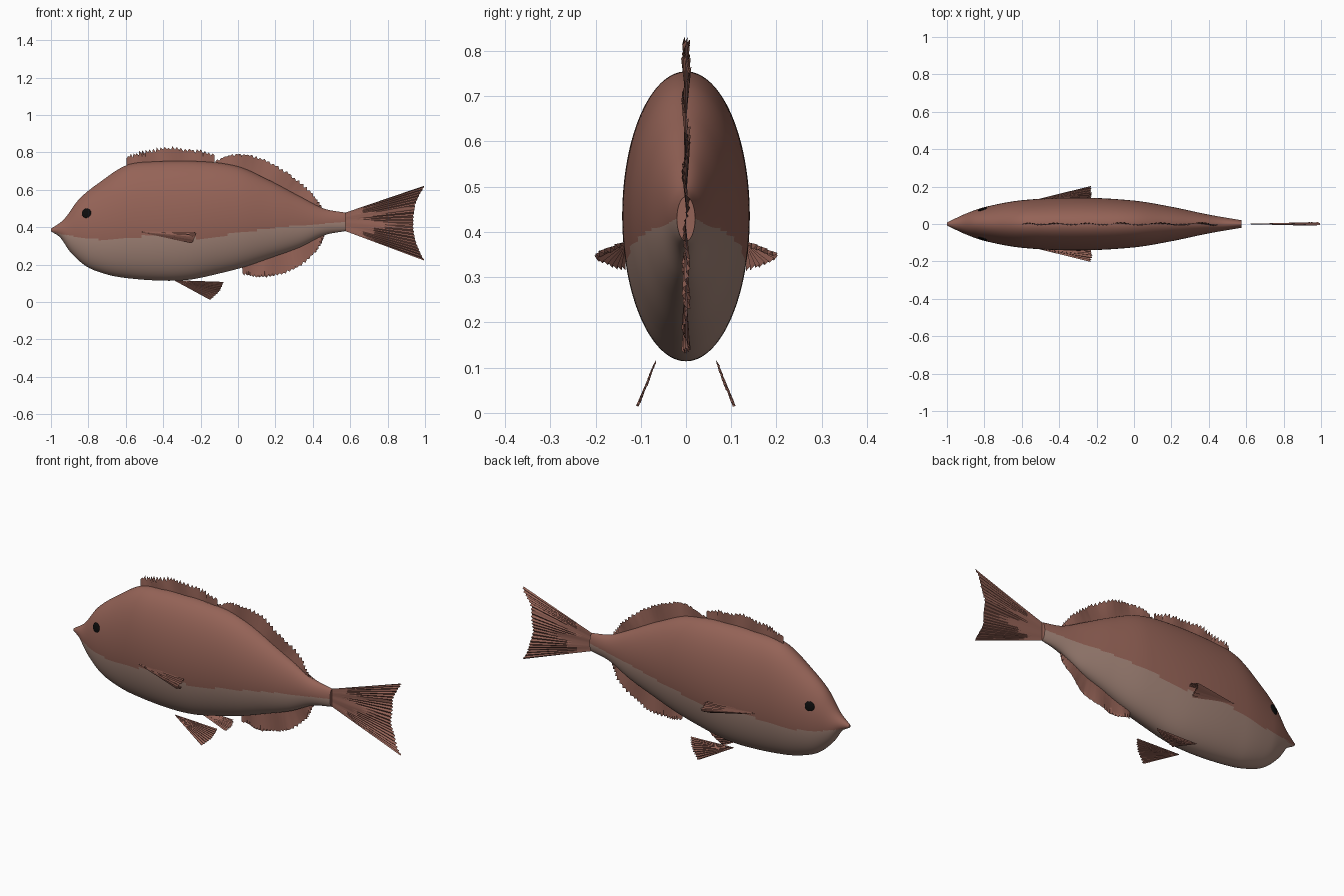
import bpy, bmesh, math, random
from mathutils import Vector

random.seed(4)
if "Cube" in bpy.data.objects:
    bpy.data.objects.remove(bpy.data.objects["Cube"])


def material(name, rgb):
    m = bpy.data.materials.new(name)
    m.use_nodes = True
    m.diffuse_color = (*rgb, 1)
    bsdf = m.node_tree.nodes["Principled BSDF"]
    bsdf.inputs["Base Color"].default_value = (*rgb, 1)
    bsdf.inputs["Roughness"].default_value = 0.7
    return m


red = material("reddish brown skin", (0.30, 0.125, 0.095))
pale = material("pale belly", (0.37, 0.235, 0.19))
black = material("black eye", (0.004, 0.004, 0.004))


def curve(pts, x):
    """Smooth height through (x, value) points."""
    n = len(pts)
    slope = lambda i: ((pts[min(i + 1, n - 1)][1] - pts[max(i - 1, 0)][1])
                       / (pts[min(i + 1, n - 1)][0] - pts[max(i - 1, 0)][0]))
    i = 0
    while i < n - 2 and x > pts[i + 1][0]:
        i += 1
    (x0, a), (x1, b) = pts[i], pts[i + 1]
    h = x1 - x0
    t = min(max((x - x0) / h, 0), 1)
    return ((2*t**3 - 3*t*t + 1) * a + (t**3 - 2*t*t + t) * h * slope(i)
            + (3*t*t - 2*t**3) * b + (t**3 - t*t) * h * slope(i + 1))


def path(pts, u):
    """Point at u (0 to 1) on a smooth path through 3D points."""
    s = u * (len(pts) - 1)
    return Vector([curve([(k, p[c]) for k, p in enumerate(pts)], s) for c in range(3)])


def finish(name, bm, mats, angle=40):
    bmesh.ops.recalc_face_normals(bm, faces=bm.faces)
    me = bpy.data.meshes.new(name)
    bm.to_mesh(me)
    bm.free()
    ob = bpy.data.objects.new(name, me)
    bpy.context.collection.objects.link(ob)
    for m in mats:
        me.materials.append(m)
    bpy.ops.object.select_all(action='DESELECT')
    ob.select_set(True)
    bpy.context.view_layer.objects.active = ob
    bpy.ops.object.shade_smooth_by_angle(angle=math.radians(angle))
    return ob


# Body profiles along x
back = [(-1, .392), (-.93, .443), (-.85, .55), (-.74, .64), (-.6, .73), (-.47, .75), (-.2, .752),
        (0, .725), (.17, .65), (.33, .565), (.46, .50), (.575, .478)]
belly = [(-1, .378), (-.95, .345), (-.9, .272), (-.82, .197), (-.74, .16), (-.63, .133), (-.42, .115),
         (-.26, .12), (-.1, .153), (.03, .187), (.17, .235), (.33, .293), (.46, .357), (.575, .38)]
width = [(-1, .008), (-.9, .055), (-.8, .09), (-.6, .127), (-.3, .141), (0, .125), (.2, .092),
         (.4, .05), (.575, .02)]
border = [(-1, .38), (-.93, .36), (-.74, .336), (-.58, .34), (-.39, .37), (-.2, .34), (0, .37),
          (.22, .40), (.43, .417), (.575, .43)]

# Body, with the belly picked out by height
RINGS, SIDES = 130, 128
bm = bmesh.new()
rings = []
for i in range(RINGS + 1):
    x = -1 + 1.575 * i / RINGS
    top, low, w = curve(back, x), curve(belly, x), curve(width, x)
    rings.append([bm.verts.new((x, w * math.cos(a), (top + low) / 2 + (top - low) / 2 * math.sin(a)))
                  for a in (math.tau * k / SIDES for k in range(SIDES))])
for r, s in zip(rings, rings[1:]):
    for k in range(SIDES):
        j = (k + 1) % SIDES
        f = bm.faces.new((r[k], r[j], s[j], s[k]))
        c = f.calc_center_median()
        f.material_index = int(c.z < curve(border, c.x))
bm.faces.new(rings[0])
bm.faces.new(rings[-1])
finish("body", bm, [red, pale])


def fin(name, root, edge, rays, pleat, tooth, wave=0.0, rows=6, side=1):
    """Pleated sheet between two paths with a toothed outer edge."""
    pleat = Vector(pleat)
    bm = bmesh.new()
    cols = []
    for i in range(rays * 2 + 1):
        u = i / (rays * 2)
        a, b = path(root, u), path(edge, u)
        out = (b - a).normalized()
        b = b + out * tooth * (random.uniform(.2, 1) if i % 2 else -random.random())
        sway = (1 if i % 2 else -1) * random.uniform(.5, 1)
        col = []
        for k in range(rows + 1):
            t = k / rows
            p = a.lerp(b, t) + pleat * sway * t
            p.y += wave * t * math.sin(u * 19)
            col.append(bm.verts.new((p.x, p.y * side, p.z)))
        cols.append(col)
    for c, d in zip(cols, cols[1:]):
        for k in range(rows):
            bm.faces.new((c[k], d[k], d[k + 1], c[k + 1]))
    return finish(name, bm, [red], 60)


def on_body(profile, x0, x1, sink):
    return [(x, 0, curve(profile, x) + sink) for x in (x0 + (x1 - x0) * k / 6 for k in range(7))]


# Back, belly and tail fins
fin("front_dorsal_fin", on_body(back, -.595, -.125, -.03),
    [(-.595, 0, .772), (-.5, 0, .803), (-.38, 0, .819), (-.25, 0, .813), (-.125, 0, .785)],
    24, (0, .004, 0), .014, .006)
fin("rear_dorsal_fin", on_body(back, -.125, .46, -.03),
    [(-.12, 0, .758), (0, 0, .79), (.13, 0, .762), (.27, 0, .685), (.39, 0, .585), (.46, 0, .495)],
    30, (0, .004, 0), .008, .008)
fin("anal_fin", on_body(belly, .02, .47, .03),
    [(.025, 0, .15), (.11, 0, .136), (.21, 0, .146), (.32, 0, .19), (.42, 0, .275), (.465, 0, .36)],
    26, (0, .004, 0), .007, .007)
fin("tail_fin", [(.57, 0, .477), (.57, 0, .43), (.57, 0, .381)],
    [(.996, 0, .622), (.95, 0, .53), (.937, 0, .425), (.95, 0, .32), (.996, 0, .222)],
    22, (0, .005, 0), .004, .005)

# Paired fins and eyes
for label, side in (("left", 1), ("right", -1)):
    fin(label + "_pectoral_fin",
        [(-.515, .131, .38), (-.513, .133, .375), (-.51, .134, .37)],
        [(-.235, .128, .375), (-.228, .165, .362), (-.235, .2, .345), (-.24, .17, .328),
         (-.25, .135, .318)], 14, (0, .003, .007), .006, side=side)
    fin(label + "_pelvic_fin",
        [(-.34, .066, .117), (-.338, .067, .115), (-.336, .068, .113)],
        [(-.078, .07, .108), (-.1, .088, .06), (-.15, .108, .012)],
        10, (0, .004, 0), .004, side=side)

    ex, ez, r = -.81, .475, .026
    top, low = curve(back, ex), curve(belly, ex)
    lift = (ez - (top + low) / 2) / ((top - low) / 2)
    ey = curve(width, ex) * math.sqrt(1 - lift * lift)
    bm = bmesh.new()
    bmesh.ops.create_uvsphere(bm, u_segments=20, v_segments=10, radius=r)
    for v in bm.verts:
        v.co.y *= .22
    eye = finish(label + "_eye", bm, [black])
    slope = (curve(width, ex + .03) - curve(width, ex - .03)) / .06
    normal = Vector((-slope, 1, .12))
    eye.rotation_euler = Vector((0, 1, 0)).rotation_difference(
        Vector((normal.x, normal.y * side, normal.z))).to_euler()
    eye.location = (ex, ey * side, ez)
